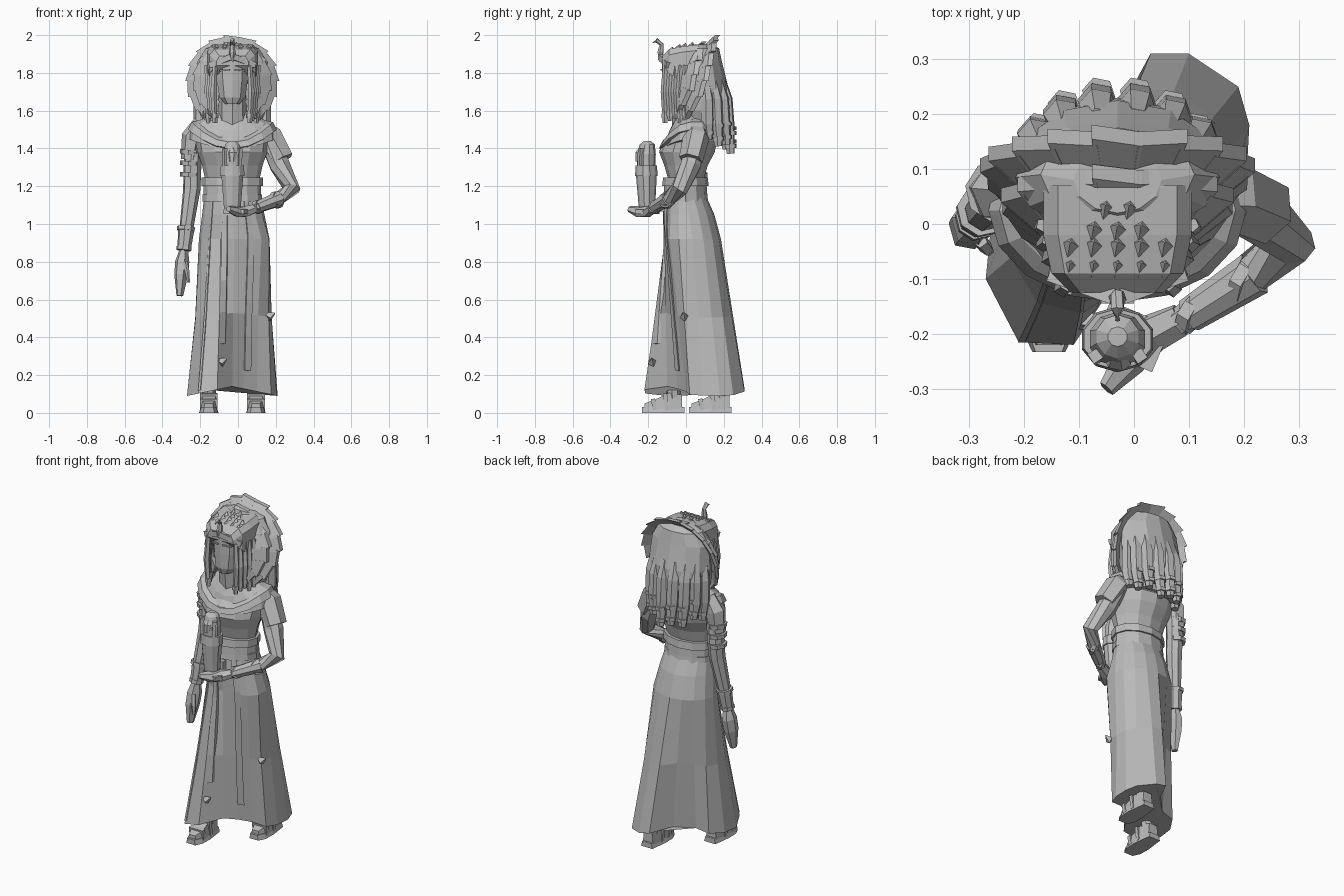
import bpy, bmesh, math
from mathutils import Vector

cube = bpy.data.objects.get("Cube")
if cube:
    bpy.data.objects.remove(cube, do_unlink=True)

stone = bpy.data.materials.new("grey stone")
stone.use_nodes = True
GREY = (0.5, 0.5, 0.5, 1)
stone.diffuse_color = GREY
stone.node_tree.nodes["Principled BSDF"].inputs["Base Color"].default_value = GREY
CX = -0.03  # centre line of head and body


def mesh(name, verts, faces):
    me = bpy.data.meshes.new(name)
    me.from_pydata([tuple(v) for v in verts], [], faces)
    bm = bmesh.new()
    bm.from_mesh(me)
    bmesh.ops.recalc_face_normals(bm, faces=bm.faces)
    bm.to_mesh(me)
    bm.free()
    me.materials.append(stone)
    ob = bpy.data.objects.new(name, me)
    bpy.context.collection.objects.link(ob)
    return ob


def loft(name, rings):
    n = len(rings[0])
    verts = [p for r in rings for p in r]
    faces = [(i * n + k, i * n + (k + 1) % n, (i + 1) * n + (k + 1) % n, (i + 1) * n + k)
             for i in range(len(rings) - 1) for k in range(n)]
    faces += [tuple(range(n)), tuple(range(len(verts) - n, len(verts)))]
    return mesh(name, verts, faces)


def ring(cx, cy, z, rx, ry, n=16):
    return [Vector((cx + rx * math.sin(math.tau * k / n), cy - ry * math.cos(math.tau * k / n), z))
            for k in range(n)]


def stack(name, rows, n=12, cx=CX):
    # rows hold: centre y, height, x radius, y radius
    return loft(name, [ring(cx, y, z, rx, ry, n) for y, z, rx, ry in rows])


def tube(name, pts, radii, n=6, flat=1.0):
    pts = [Vector(p) for p in pts]
    rings = []
    for i, p in enumerate(pts):
        t = (pts[min(i + 1, len(pts) - 1)] - pts[max(i - 1, 0)]).normalized()
        u = t.cross(Vector((0.2, 1, 0.3))).normalized()
        v = t.cross(u)
        rings.append([p + radii[i] * (u * math.cos(math.tau * k / n) + flat * v * math.sin(math.tau * k / n))
                      for k in range(n)])
    return loft(name, rings)


def box(name, centre, size, rot=(0, 0, 0)):
    ob = mesh(name, [(x, y, z) for x in (-.5, .5) for y in (-.5, .5) for z in (-.5, .5)],
              [(0, 1, 3, 2), (4, 6, 7, 5), (0, 4, 5, 1), (2, 3, 7, 6), (0, 2, 6, 4), (1, 5, 7, 3)])
    ob.scale, ob.rotation_euler, ob.location = size, rot, centre
    return ob


# Robe: narrow at the belt, full at the hip, striding hem
hem = [(-.03, -.10), (.03, -.045), (.10, .0), (.175, .02), (.205, .09), (.21, .18), (.19, .25), (.10, .31),
       (.03, .31), (-.04, .18), (-.13, .09), (-.21, .08), (-.26, .0), (-.27, -.1), (-.21, -.215), (-.11, -.22)]
hip = ring(-.02, .035, .92, .187, .15)
for k in (2, 3):
    hip[k] += Vector((.012, -.016, 0))
hem_ring = [Vector((x, y, .14 - .05 * abs(x + .03) / .24)) for x, y in hem]
mid = [h.lerp(e, .5) + Vector((CX - h.x, 0, 0)) * .04 for h, e in zip(hip, hem_ring)]
robe = [ring(CX, 0, 1.14, .15, .11), ring(-.025, .015, 1.05, .165, .135), hip, mid, hem_ring]
loft("robe", robe)


# Hanging sash strips and pleat ridges follow the robe surface
def on_robe(col, row, lift):
    i, k = min(int(row), 3), int(col)
    a = robe[i][k % 16].lerp(robe[i][(k + 1) % 16], col - k)
    b = robe[i + 1][k % 16].lerp(robe[i + 1][(k + 1) % 16], col - k)
    p = a.lerp(b, row - i)
    return p + Vector((p.x - CX, p.y - .03, 0)).normalized() * lift


def strip(name, col, width, end, lift):
    rows = [end * s / 8 for s in range(9)]
    loft(name, [[on_robe(col, r, -.01), on_robe(col, r, lift), on_robe(col + width, r, lift),
                 on_robe(col + width, r, -.01)] for r in rows])


for name, col, width, end, lift in (("sash_strip_right", 15.1, .4, 3.4, .008), ("sash_strip_left", 1.0, .45, 3.75, .008),
                                    ("pleat_right", 14.0, .12, 3.96, .004)):
    strip(name, col, width, end, lift)
for name, col, row in (("robe_tear_left", 3.0, 3.0), ("robe_tear_right", 15.3, 3.65)):
    p = on_robe(col, row, .008)
    tube(name, [p + Vector((-.03, 0, .015)), p, p + Vector((.025, 0, .02))], [.004, .024, .004], 4)

# Torso, belt bands and neck
stack("torso", [(0, 1.1, .145, .1), (0, 1.24, .145, .095), (.0, 1.31, .16, .115), (.005, 1.38, .185, .147),
                (.02, 1.44, .195, .145), (.035, 1.5, .19, .1), (.03, 1.54, .1, .08)])
for name, z0, z1, r in (("belt_lower", 1.12, 1.155, .158), ("belt_middle", 1.15, 1.21, .153),
                        ("belt_upper", 1.2, 1.245, .162)):
    stack(name, [(-.003, z0, r, r * .76), (-.003, z1, r, r * .73)])
stack("neck", [(.0, 1.5, .08, .07), (-.02, 1.68, .075, .07)], 8)
box("belt_knot", (-.03, -.13, 1.09), (.06, .03, .05))


# Shoulder mantle with a sagging front edge
def mantle_ring(z, rx, ry, sag):
    r = ring(-.03, .025, z, rx, ry)
    for p in r:
        p.z -= sag * max(0, -(p.y - .025) / ry) ** 2
    return r


loft("mantle", [mantle_ring(1.61, .09, .08, .05), mantle_ring(1.56, .15, .115, .07),
                mantle_ring(1.53, .22, .135, .11), mantle_ring(1.45, .23, .15, .05)])
loft("mantle_trim", [mantle_ring(1.545, .19, .13, .1), mantle_ring(1.54, .215, .155, .11),
                     mantle_ring(1.5, .235, .168, .1), mantle_ring(1.49, .21, .14, .1)])

# Lowered right arm
tube("sleeve_right", [(-.19, .06, 1.53), (-.242, .06, 1.46), (-.255, .06, 1.34)], [.05, .058, .048])
tube("arm_right", [(-.235, .06, 1.45), (-.242, .06, 1.28), (-.245, .05, 1.18), (-.27, .025, 1.0), (-.285, .01, .86)],
     [.046, .048, .046, .038, .028], 8)
for k in range(3):
    z = 1.38 - .06 * k
    tube("arm_band_right_%d" % (k + 1), [(-.252, .06, z + .012), (-.254, .06, z - .012)], [.056, .053], 8)
tube("bracer_right", [(-.273, .025, .98), (-.286, .01, .86)], [.044, .036], 8)
for k, z in enumerate((.975, .87)):
    tube("bracer_ring_right_%d" % (k + 1), [(-.275 - k * .01, .025 - k * .014, z + .01),
                                            (-.277 - k * .01, .022 - k * .014, z - .01)], [.048 - k * .008] * 2, 8)
tube("hand_right", [(-.287, .008, .86), (-.295, .005, .8), (-.301, -.005, .73), (-.308, -.018, .62)],
     [.024, .038, .037, .018], 6, 1.2)
tube("thumb_right", [(-.28, -.03, .8), (-.268, -.045, .74), (-.262, -.05, .69)], [.014, .013, .007], 5)

# Bent left arm
tube("sleeve_left", [(.1, .05, 1.52), (.17, .055, 1.46), (.235, .025, 1.34)], [.05, .07, .064])
tube("arm_left", [(.16, .055, 1.46), (.222, .025, 1.31), (.285, -.035, 1.185), (.2, -.1, 1.125), (.08, -.18, 1.08)],
     [.055, .057, .046, .037, .026], 8)
tube("bracer_left", [(.22, -.09, 1.135), (.1, -.167, 1.088)], [.042, .032], 8)
for k, p in enumerate(((.205, -.1, 1.128), (.105, -.163, 1.09))):
    p = Vector(p)
    d = Vector((.01, -.006, .004))
    tube("bracer_ring_left_%d" % (k + 1), [p + d, p - d], [.047 - k * .01] * 2, 8)
tube("palm_left", [(.085, -.175, 1.08), (.03, -.2, 1.065), (-.01, -.25, 1.065), (-.05, -.3, 1.08)],
     [.025, .03, .026, .014], 6, 1.3)
box("palm_plate", (-.005, -.205, 1.065), (.12, .09, .025), (0, 0, -.4))

# Lidded jar carried on the palm, with a small carved head
stack("jar", [(-.207, 1.07, .044, .038), (-.207, 1.1, .048, .044), (-.21, 1.27, .062, .056)], 10)
stack("jar_rim", [(-.21, 1.255, .068, .06), (-.21, 1.31, .064, .056)], 10)
stack("jar_head", [(-.21, 1.3, .052, .048), (-.21, 1.37, .053, .05), (-.205, 1.42, .04, .04), (-.205, 1.44, .018, .018)], 10)
tube("jar_face", [(CX, -.255, 1.33), (CX, -.25, 1.375), (CX, -.235, 1.405)], [.016, .026, .014], 6, .7)
for s in (-1, 1):
    tube("jar_head_lappet_%s" % ("left" if s > 0 else "right"),
         [(CX + s * .038, -.245, 1.31), (CX + s * .04, -.24, 1.4)], [.013, .015], 4)

# Head, face and a headcloth cap with a flat sloping crown
stack("face", [(-.065, 1.635, .04, .05), (-.055, 1.67, .072, .072), (-.05, 1.76, .086, .078), (-.045, 1.86, .09, .082)], 10)


def cap_section(y, half, low, high):
    return [Vector((CX + half * a, y, z)) for a, z in ((-1, low), (1, low), (1, high - .03), (.8, high),
                                                       (-.8, high), (-1, high - .03))]


loft("cap", [cap_section(-.125, .085, 1.84, 1.89), cap_section(-.09, .12, 1.8, 1.925),
             cap_section(-.02, .135, 1.74, 1.94), cap_section(.07, .135, 1.66, 1.95)])
for row, (y, slots) in enumerate(((.028, (-.5, .5)), (-.01, (-1, 0, 1)), (-.04, (-2, -1, 0, 1, 2)), (-.078, (-2, -1, 0, 1, 2)))):
    for k, c in enumerate(slots):
        z = 1.945 + .12 * y - max(0, -.03 - y) * .25
        x = CX + c * .043
        tube("cap_stud_%d_%d" % (row + 1, k + 1), [(x, y, z - .012), (x, y + .008, z + .014)], [.022, .002], 4)
tube("cobra", [(CX, -.1, 1.88), (CX, -.135, 1.87), (CX, -.135, 1.91), (CX, -.13, 1.95), (CX, -.155, 1.972),
               (CX, -.175, 1.96)], [.012, .013, .017, .012, .013, .005])

# Sides of the head: brow wings, eyebrows, front braids with beads
for s in (-1, 1):
    side = "left" if s > 0 else "right"
    box("brow_wing_" + side, (CX + s * .062, -.112, 1.862), (.13, .03, .03), (0, s * .35, s * .35))
    box("eyebrow_" + side, (CX + s * .04, -.122, 1.815), (.055, .008, .008), (0, s * .1, s * .3))
    for k in range(5):
        x, y = CX + s * (.092 + .011 * k), -.11 + .027 * k
        end = 1.535 + .012 * (k % 3)
        tube("front_braid_%s_%d" % (side, k + 1), [(x, y, 1.84), (x + s * .008, y - .006, 1.7), (x, y, end)],
             [.013, .018, .013], 5)
        tube("braid_bead_%s_%d" % (side, k + 1), [(x, y, end + .05), (x, y, end + .025)], [.02, .02])


# Feathered headdress: two funnels of overlapping plates, open to the front
def fan(name, r0, r1, count, shift, lo=-58):
    step = (180 - 2 * lo) / count
    for k in range(count):
        verts = []
        for deg, grow in ((lo + k * step - 1, 1.0), (lo + (k + 1) * step + 1, .95)):
            if k >= count // 2:
                grow = 1.95 - grow
            a = math.radians(deg)
            for r in (r0, r1 * grow):
                z = 1.755 + .25 * r * math.sin(a)
                y = .05 + .25 * (z - 1.53) + shift + .2 * (r - 1)
                y -= max(0, 1.7 - z) * .35
                verts += [(CX + .25 * r * math.cos(a), y + t, z) for t in (-.013, .013)]
        mesh("%s_%d" % (name, k + 1), verts,
             [(0, 1, 3, 2), (4, 6, 7, 5), (0, 4, 5, 1), (2, 3, 7, 6), (0, 2, 6, 4), (1, 5, 7, 3)])


fan("outer_feather", .55, 1.0, 15, .0)
fan("inner_feather", .5, .86, 13, -.035)

# Smooth back hair, parting below into separate beaded braids
stack("back_hair", [(.08, 1.95, .08, .06), (.09, 1.93, .14, .085), (.085, 1.86, .185, .105), (.09, 1.72, .195, .135),
                    (.1, 1.6, .185, .13), (.1, 1.5, .14, .1)], 12)
for k in range(8):
    a = math.radians(-84 + 24 * k)
    sx, cy = math.sin(a), math.cos(a)
    end = 1.36 + .06 * abs(sx) + .025 * (k % 2)
    path = [(CX + .16 * sx, .09 + .1 * cy, 1.76), (CX + .17 * sx, .1 + .115 * cy, 1.66),
            (CX + .17 * sx, .1 + .125 * cy, 1.53), (CX + .165 * sx, .105 + .135 * cy, end)]
    tube("back_braid_%d" % (k + 1), path, [.025, .036, .036, .022])
    x, y, z = path[-1]
    for b in (.03, .1):
        tube("back_bead_%d_%d" % (k + 1, round(b * 100)), [(x, y, z + b), (x, y, z + b + .02)], [.031, .031])

# Sandalled feet in mid stride, narrower at toe and heel
for side, x, y in (("right", -.155, -.12), ("left", .095, .13)):
    for part, low, rows in (("sole_", 0, ((-.113, .03, .03), (-.07, .05, .03), (.0, .052, .03), (.112, .038, .03))),
                            ("foot_", .02, ((-.1, .026, .05), (-.05, .046, .068), (.03, .043, .105), (.1, .034, .095)))):
        loft(part + side, [[Vector((x + w * h, y + d, z)) for h, z in ((-1, low), (1, low), (.8, top), (-.8, top))]
                           for d, w, top in rows])
    tube("ankle_" + side, [(x, y + .055, .07), (x + .005, y + .05, .2)], [.036, .04], 8)
    for k, d in enumerate((-.05, .015)):
        box("strap_%s_%d" % (side, k + 1), (x, y + d, .045 + .013 * k), (.094, .022, .06 + .03 * k), (.15, 0, 0))
